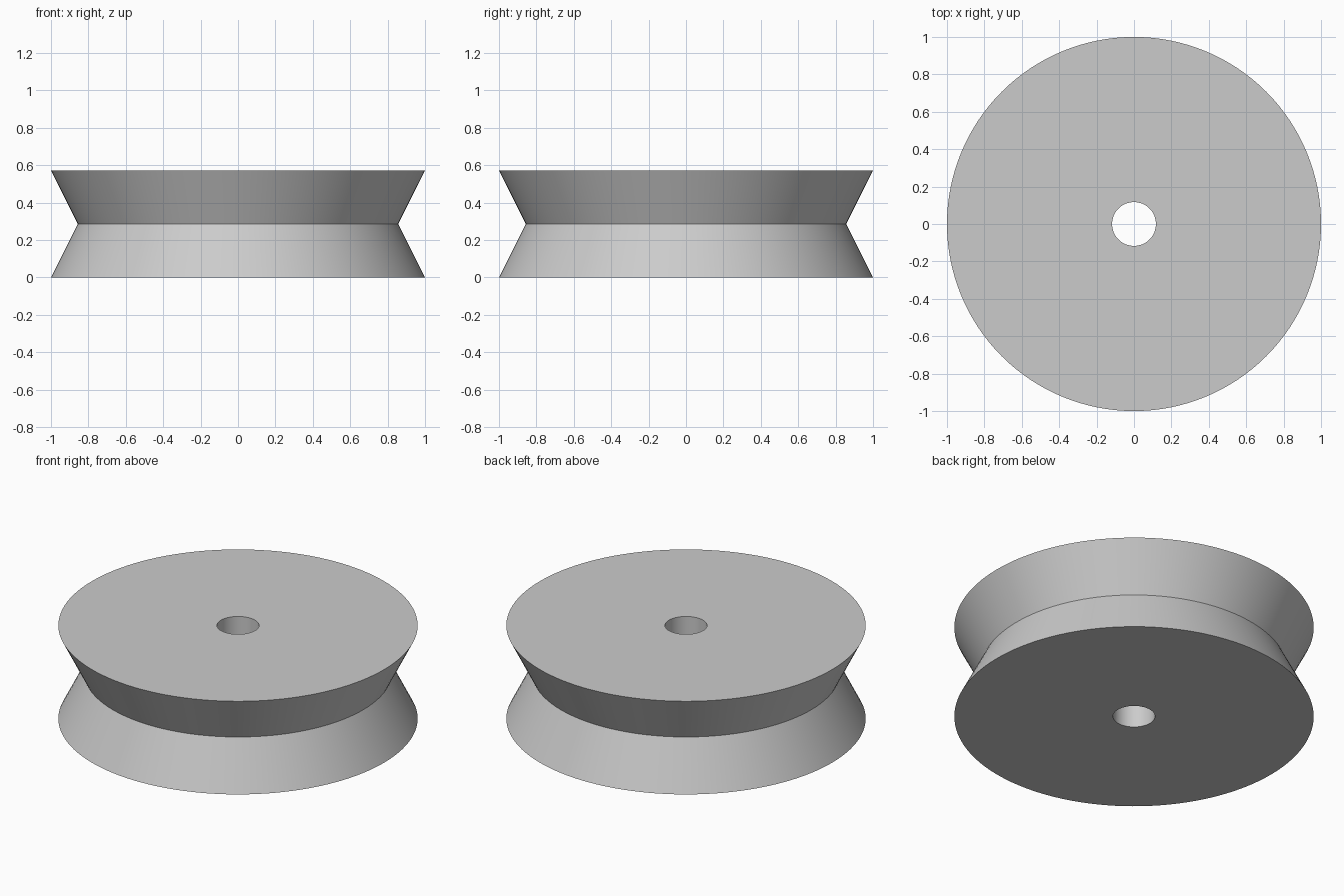
import bpy
import bmesh
from math import radians, tau
from mathutils import Vector

cube = bpy.data.objects.get("Cube")
if cube:
    bpy.data.objects.remove(cube, do_unlink=True)

RIM, GROOVE, BORE, HEIGHT = 1.0, 0.857, 0.117, 0.572
SEGMENTS = 128

# Plain grey material
grey = bpy.data.materials.new("light_grey")
grey.use_nodes = True
colour = (0.6, 0.6, 0.6, 1)
grey.diffuse_color = colour
grey.node_tree.nodes["Principled BSDF"].inputs["Base Color"].default_value = colour

# Closed half-section of the wheel: bore, flat sides and V groove
section = [(BORE, 0), (RIM, 0), (GROOVE, HEIGHT / 2), (RIM, HEIGHT), (BORE, HEIGHT)]
bm = bmesh.new()
verts = [bm.verts.new((r, 0, z)) for r, z in section]
edges = [bm.edges.new((v, verts[(i + 1) % len(verts)])) for i, v in enumerate(verts)]

# Spin the section about the vertical axis
bmesh.ops.spin(bm, geom=verts + edges, cent=Vector(), axis=Vector((0, 0, 1)),
               angle=tau, steps=SEGMENTS, use_merge=True, use_duplicate=False)
bmesh.ops.remove_doubles(bm, verts=bm.verts, dist=0.0001)
bmesh.ops.recalc_face_normals(bm, faces=bm.faces)

mesh = bpy.data.meshes.new("grooved_wheel")
bm.to_mesh(mesh)
bm.free()
mesh.materials.append(grey)
wheel = bpy.data.objects.new("grooved_wheel", mesh)
bpy.context.collection.objects.link(wheel)

# Smooth round walls with crisp rims
bpy.ops.object.select_all(action="DESELECT")
wheel.select_set(True)
bpy.context.view_layer.objects.active = wheel
bpy.ops.object.shade_smooth_by_angle(angle=radians(30))
